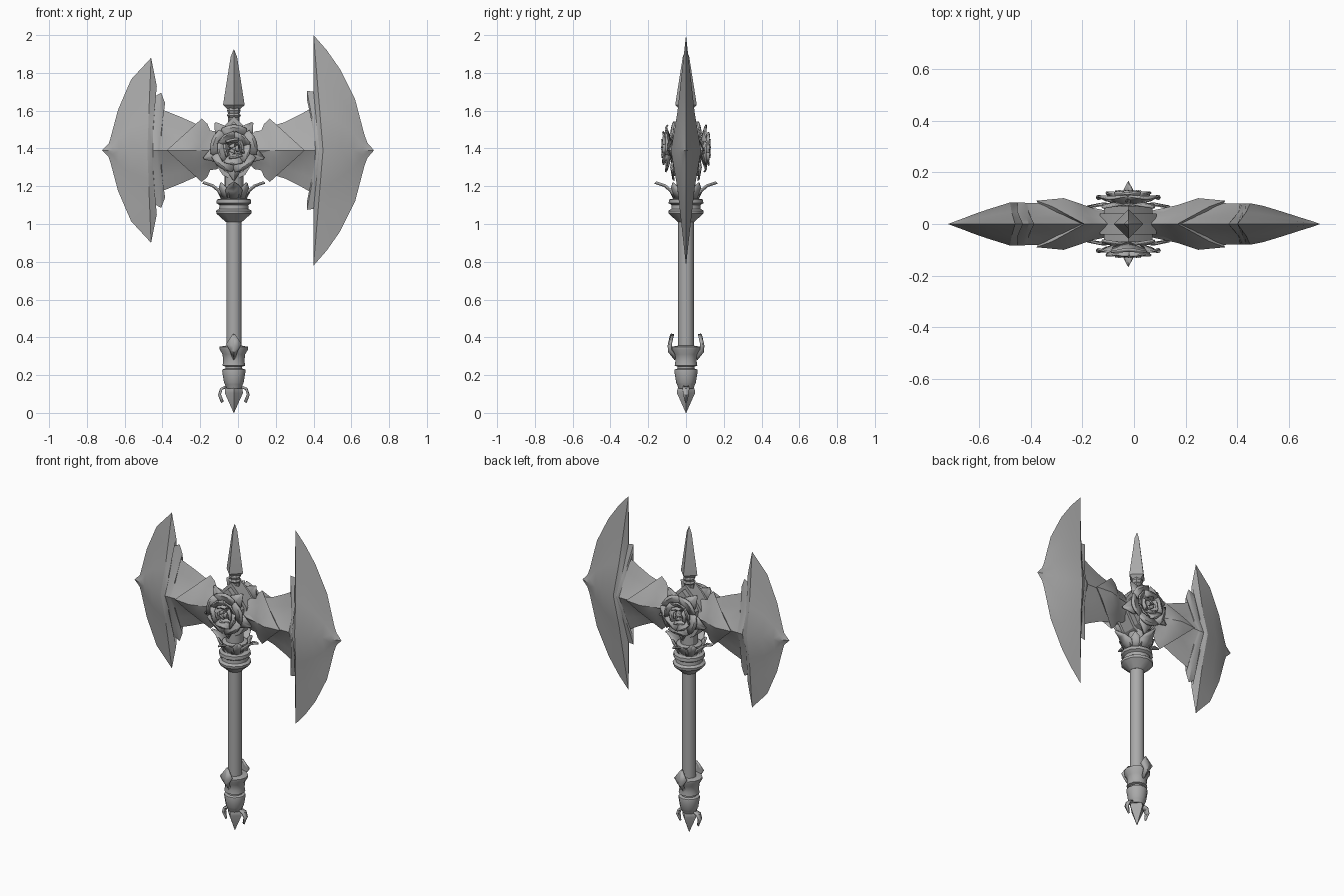
import bpy, bmesh
from math import sin, cos, pi, radians
from mathutils import Vector

if "Cube" in bpy.data.objects:
    bpy.data.objects.remove(bpy.data.objects["Cube"])

steel = bpy.data.materials.new("grey steel")
steel.use_nodes = True
GREY = (0.4, 0.4, 0.4, 1)
steel.diffuse_color = GREY
steel.node_tree.nodes["Principled BSDF"].inputs["Base Color"].default_value = GREY

CX = -0.022          # axis of the shaft
RIDGE_Z = 1.39       # height of the blade ridge


def finish(name, bm, angle=30):
    bmesh.ops.remove_doubles(bm, verts=bm.verts, dist=0.0004)
    bmesh.ops.recalc_face_normals(bm, faces=bm.faces)
    mesh = bpy.data.meshes.new(name)
    bm.to_mesh(mesh)
    bm.free()
    mesh.materials.append(steel)
    ob = bpy.data.objects.new(name, mesh)
    bpy.context.collection.objects.link(ob)
    bpy.context.view_layer.objects.active = ob
    ob.select_set(True)
    bpy.ops.object.shade_smooth_by_angle(angle=radians(angle))
    ob.select_set(False)
    return ob


def lathe(name, profile, sides, turn=0.0, angle=30):
    """Turned part around the shaft axis from (radius, z) points."""
    bm = bmesh.new()
    rings = [[bm.verts.new((CX + r * cos(turn + 2 * pi * i / sides),
                            r * sin(turn + 2 * pi * i / sides), z))
              for i in range(sides)] for r, z in profile]
    for low, high in zip(rings, rings[1:]):
        for i in range(sides):
            j = (i + 1) % sides
            bm.faces.new((low[i], low[j], high[j], high[i]))
    bm.faces.new(rings[0])
    bm.faces.new(rings[-1])
    return finish(name, bm, angle)


def ridged_plate(name, columns, hollow=0.85):
    """Lens-shaped plate: columns of (edge x, edge height, ridge x, ridge depth)."""
    bm = bmesh.new()
    for sz in (1, -1):
        for sy in (1, -1):
            grid = []
            for ex, eh, rx, depth in columns:
                col = []
                for f in (0, 0.33, 0.66, 1):
                    y = depth * (1 - f) * (1 if f == 0 else hollow)
                    col.append(bm.verts.new((rx + (ex - rx) * f, sy * y,
                                             RIDGE_Z + sz * eh * f)))
                grid.append(col)
            for a, b in zip(grid, grid[1:]):
                for k in range(3):
                    bm.faces.new((a[k], b[k], b[k + 1], a[k + 1]))
    return finish(name, bm, 28)


def leaf_ring(name, centre, axis, rows, angles, bulge=0.0, thick=0.008):
    """Curved leaves around an axis; rows are (radius, rise, half width)."""
    n = Vector(axis)
    u0 = Vector((1, 0, 0))
    v0 = n.cross(u0)
    bm = bmesh.new()
    for a in angles:
        u = u0 * cos(a) + v0 * sin(a)
        t = v0 * cos(a) - u0 * sin(a)
        grid = []
        for r, h, w in rows:
            grid.append([bm.verts.new(Vector(centre) + u * (r + abs(s) * -bulge)
                                      + n * (h + abs(s) * bulge) + t * (w * s))
                         for s in (-1, 0, 1)])
        for a_row, b_row in zip(grid, grid[1:]):
            for k in (0, 1):
                bm.faces.new((a_row[k], a_row[k + 1], b_row[k + 1], b_row[k]))
    ob = finish(name, bm)
    mod = ob.modifiers.new("thickness", "SOLIDIFY")
    mod.thickness = thick
    mod.offset = 0
    return ob


def around(count, start=0.0):
    return [start + 2 * pi * i / count for i in range(count)]


# Blades: large on the left, small on the right
ridged_plate("large_blade", [
    (0.08, 0.09, 0.06, 0.05), (0.17, 0.125, 0.2, 0.08), (0.25, 0.15, 0.28, 0.085),
    (0.33, 0.19, 0.36, 0.08), (0.40, 0.23, 0.41, 0.08), (0.365, 0.27, 0.42, 0.08),
    (0.365, 0.315, 0.425, 0.08), (0.40, 0.31, 0.43, 0.08), (0.40, 0.61, 0.45, 0.08),
    (0.47, 0.53, 0.5, 0.07), (0.54, 0.43, 0.55, 0.055), (0.62, 0.27, 0.61, 0.036),
    (0.67, 0.08, 0.66, 0.02), (0.685, 0.04, 0.69, 0.011), (0.72, 0, 0.72, 0)])
ridged_plate("small_blade", [
    (-0.12, 0.09, -0.1, 0.05), (-0.2, 0.13, -0.22, 0.075), (-0.3, 0.175, -0.32, 0.08),
    (-0.4, 0.215, -0.41, 0.082), (-0.386, 0.25, -0.42, 0.082),
    (-0.407, 0.305, -0.43, 0.083), (-0.45, 0.28, -0.45, 0.083),
    (-0.43, 0.34, -0.46, 0.084), (-0.46, 0.49, -0.48, 0.083), (-0.566, 0.375, -0.57, 0.055),
    (-0.635, 0.215, -0.63, 0.034), (-0.675, 0.065, -0.66, 0.022),
    (-0.685, 0.035, -0.69, 0.011), (-0.72, 0, -0.72, 0)])

# Pointed guards that clasp both blade roots
for side, label in ((1, "left"), (-1, "right")):
    ridged_plate(label + "_blade_guard", [
        (-0.012 + side * ex, eh, -0.012 + side * rx, d) for ex, eh, rx, d in (
            (0.06, 0.06, 0.06, 0.05), (0.1, 0.1, 0.13, 0.055), (0.135, 0.105, 0.2, 0.08),
            (0.15, 0.14, 0.26, 0.1), (0.18, 0.168, 0.365, 0.09),
            (0.19, 0.13, 0.35, 0.06))], hollow=1.12)

# Hub: pointed block with a raised plate on each face
for name, half, scale in (("hub_core", 0.04, 1.0), ("hub_plates", 0.07, 0.85)):
    bm = bmesh.new()
    outline = [(0, 0.18), (0.06, 0.12), (0.11, 0.05), (0.11, -0.05), (0.06, -0.13), (0, -0.16)]
    outline += [(-x, z) for x, z in outline[-2:0:-1]]
    face = bm.faces.new([bm.verts.new((CX + x * scale, -half, RIDGE_Z + z * scale))
                         for x, z in outline])
    out = bmesh.ops.extrude_face_region(bm, geom=[face])
    bmesh.ops.translate(bm, vec=(0, 2 * half, 0),
                        verts=[g for g in out["geom"] if isinstance(g, bmesh.types.BMVert)])
    finish(name, bm)

# Roses: sepals, two rings of open petals, and a closed heart
for side, label in ((-1, "front"), (1, "back")):
    base = (CX, side * 0.068, 1.40)
    axis = (0, side, 0)
    leaf_ring(label + "_rose_sepals", base, axis,
              [(0.03, 0.0, 0.03), (0.1, 0.012, 0.045), (0.165, 0.0, 0.003)],
              around(5, side * pi / 2), -0.005)
    leaf_ring(label + "_rose_outer_petals", base, axis,
              [(0.015, 0.005, 0.015), (0.07, 0.02, 0.06), (0.11, 0.036, 0.068),
               (0.125, 0.028, 0.03)], around(5, 0.3), 0.004)
    leaf_ring(label + "_rose_middle_petals", base, axis,
              [(0.015, 0.01, 0.015), (0.055, 0.028, 0.045), (0.08, 0.05, 0.05),
               (0.088, 0.048, 0.022)], around(5, 0.9), 0.005)
    leaf_ring(label + "_rose_inner_petals", base, axis,
              [(0.03, 0.015, 0.03), (0.05, 0.04, 0.036), (0.045, 0.058, 0.025)],
              around(4, 0.2), 0.004)
    leaf_ring(label + "_rose_heart", base, axis,
              [(0.02, 0.02, 0.02), (0.022, 0.05, 0.018), (0.008, 0.058, 0.008)],
              around(3), 0.002)

# Top spike and its neck
lathe("top_spike", [(0.03, 1.605), (0.057, 1.63), (0.055, 1.645), (0.017, 1.885),
                    (0.001, 1.925)], 4)
lathe("spike_neck", [(0.03, 1.5), (0.03, 1.565), (0.038, 1.575), (0.03, 1.585),
                     (0.036, 1.6), (0.028, 1.62)], 8)

# Shaft and the crown-shaped socket
lathe("shaft", [(0.042, 0.3), (0.042, 1.05)], 10, pi / 10, 40)
lathe("socket", [(0.042, 1.01), (0.092, 1.055), (0.094, 1.07), (0.078, 1.08),
                 (0.076, 1.10), (0.092, 1.11), (0.09, 1.13), (0.066, 1.135), (0.075, 1.19),
                 (0.05, 1.195), (0.05, 1.27)], 12)
leaf_ring("large_crown_leaves", (CX, 0, 0), (0, 0, 1),
          [(0.064, 1.135, 0.035), (0.085, 1.175, 0.045), (0.115, 1.2, 0.028),
           (0.165, 1.217, 0.002)], around(4), 0.006)
leaf_ring("small_crown_leaves", (CX, 0, 0), (0, 0, 1),
          [(0.066, 1.135, 0.03), (0.08, 1.175, 0.038), (0.1, 1.215, 0.002)],
          around(4, pi / 4), 0.004)

# Pommel rings, end spike and hooks
lathe("pommel", [(0.04, 0.13), (0.048, 0.152), (0.052, 0.16), (0.062, 0.222), (0.06, 0.23),
                 (0.044, 0.235), (0.044, 0.245), (0.06, 0.25), (0.056, 0.275),
                 (0.06, 0.31), (0.075, 0.335), (0.076, 0.35), (0.042, 0.356)], 12)
lathe("end_spike", [(0.001, 0.0), (0.048, 0.105), (0.046, 0.125), (0.03, 0.145)], 4)
leaf_ring("pommel_hooks", (CX, 0, 0), (0, 0, 1),
          [(0.056, 0.285, 0.003), (0.088, 0.325, 0.018), (0.09, 0.355, 0.04),
           (0.078, 0.41, 0.002)], (pi / 2, -pi / 2), 0.008, 0.015)
leaf_ring("end_hooks", (CX, 0, 0), (0, 0, 1),
          [(0.045, 0.135, 0.014), (0.068, 0.125, 0.018), (0.078, 0.095, 0.014),
           (0.062, 0.055, 0.002)], (0, pi), 0.004, 0.012)
